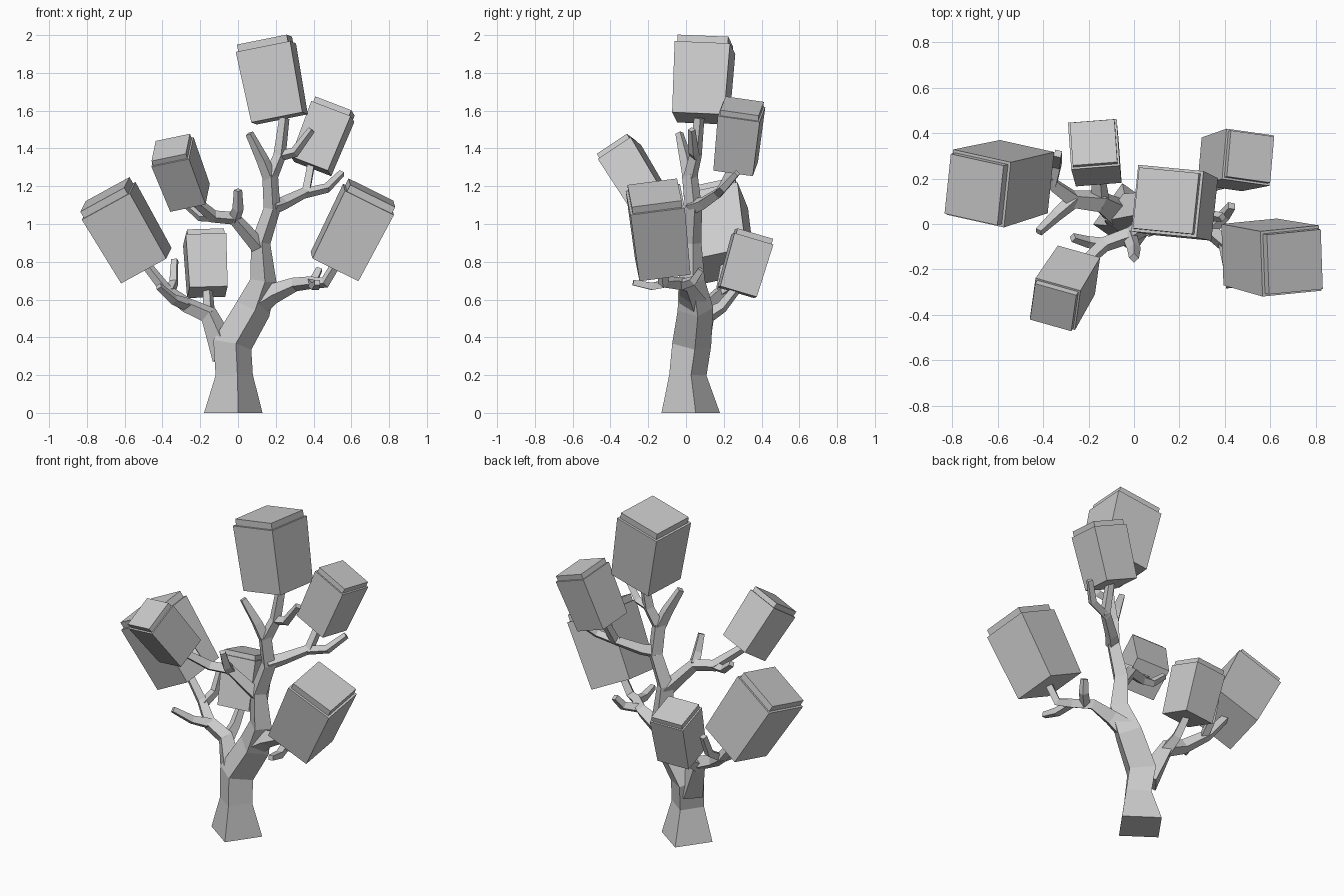
import bpy, bmesh, math
from mathutils import Vector, Matrix

old = bpy.data.objects.get("Cube")
if old:
    bpy.data.objects.remove(old, do_unlink=True)

grey = bpy.data.materials.new("plain_grey")
grey.use_nodes = True
COLOUR = (0.6, 0.6, 0.6, 1)
grey.diffuse_color = COLOUR
grey.node_tree.nodes["Principled BSDF"].inputs["Base Color"].default_value = COLOUR


def finish(name, bm):
    bmesh.ops.recalc_face_normals(bm, faces=bm.faces)
    mesh = bpy.data.meshes.new(name)
    bm.to_mesh(mesh)
    bm.free()
    mesh.materials.append(grey)
    bpy.context.collection.objects.link(bpy.data.objects.new(name, mesh))


def limb(name, path, start=None):
    """Four-sided tapering tube; each path point is x, y, z, corner radius."""
    bm = bmesh.new()
    pts = [Vector(p[:3]) for p in path]
    side = Vector((0.17, -1, 0))
    rings = []
    for i, p in enumerate(pts):
        before = (p - pts[i - 1]).normalized() if i else Vector()
        after = (pts[i + 1] - p).normalized() if i < len(pts) - 1 else Vector()
        axis = (before + after).normalized()
        if i == 0 and start:
            axis = Vector(start)
        if abs(axis.dot(side.normalized())) > 0.95:
            side = axis.orthogonal()
        side = (side - axis * side.dot(axis)).normalized()
        other = axis.cross(side)
        r = path[i][3]
        rings.append([bm.verts.new(p + d * r) for d in (side, other, -side, -other)])
    for a, b in zip(rings, rings[1:]):
        for k in range(4):
            n = (k + 1) % 4
            bm.faces.new((a[k], a[n], b[n], b[k]))
    bm.faces.new(rings[0])
    bm.faces.new(rings[-1])
    finish(name, bm)


def leaf_block(name, centre, up, yaw, width, height):
    """Tilted block, slightly narrower below, with a stepped lid on top."""
    lid = 0.09 * height
    bm = bmesh.new()
    bmesh.ops.create_cube(bm, size=1)
    for v in bm.verts:
        taper = 1 if v.co.z > 0 else 0.94
        v.co.x *= width * taper
        v.co.y *= width * taper
        v.co.z = v.co.z * (height - lid) - lid / 2
    top = max(bm.faces, key=lambda f: f.calc_center_median().z)
    bmesh.ops.inset_individual(bm, faces=[top], thickness=0.06 * width)
    new = bmesh.ops.extrude_discrete_faces(bm, faces=[top])["faces"][0]
    bmesh.ops.translate(bm, verts=new.verts, vec=(0, 0, lid))
    z = Vector(up).normalized()
    a = math.radians(yaw)
    x = Vector((math.cos(a), math.sin(a), 0))
    x = (x - z * x.dot(z)).normalized()
    turn = Matrix((x, z.cross(x), z)).transposed().to_4x4()
    bm.transform(Matrix.Translation(centre) @ turn)
    finish(name, bm)


# Trunk and the main limb that continues it
limb("trunk", [(-.025, .025, 0, .157), (-.02, .01, .2, .1), (-.03, .03, .36, .105),
               (.08, .05, .55, .095), (.135, .03, .7, .07), (.12, .03, .9, .052),
               (.18, .04, 1.08, .045), (.17, .02, 1.26, .042)], start=(0, 0, 1))

# Limbs that carry the blocks
limb("left_limb", [(.17, .02, 1.24, .038), (.22, .05, 1.36, .034), (.245, .07, 1.56, .028)])
limb("right_lower_limb", [(-.06, .04, .3, .08), (-.155, .1, .52, .05), (-.27, .11, .57, .042),
                          (-.38, .19, .65, .032), (-.49, .21, .79, .026)])
limb("back_limb", [(-.15, .09, .5, .045), (-.155, .19, .56, .032), (-.16, .27, .66, .026)])
limb("right_front_limb", [(.12, .03, .87, .045), (-.02, -.05, 1.03, .036),
                          (-.13, -.09, 1.04, .034), (-.25, -.2, 1.14, .026)])
limb("left_lower_limb", [(.1, .04, .58, .075), (.18, .02, .63, .055), (.3, 0, .68, .038),
                         (.39, -.08, .69, .034), (.46, -.12, .69, .03), (.52, -.125, .79, .026)])
limb("left_upper_limb", [(.18, .03, 1.09, .042), (.24, .09, 1.11, .036), (.36, .18, 1.17, .03),
                         (.39, .26, 1.33, .025)])

# Bare twigs
limb("top_twig", [(.17, .02, 1.24, .038), (.13, 0, 1.34, .034), (.06, -.035, 1.48, .022)])
limb("top_side_twig", [(.22, .05, 1.36, .028), (.3, .04, 1.38, .028), (.39, .03, 1.5, .02)])
limb("left_upper_twig", [(.34, .17, 1.16, .028), (.47, .2, 1.19, .026), (.55, .27, 1.27, .02)])
limb("left_lower_back_twig", [(.34, -.02, .68, .03), (.4, .04, .7, .028), (.43, .08, .76, .022)])
limb("left_lower_front_twig", [(.39, -.08, .69, .028), (.41, -.18, .67, .027), (.42, -.28, .69, .02)])
limb("right_back_twig", [(-.36, .18, .64, .028), (-.34, .26, .69, .027), (-.335, .31, .81, .022)])
limb("right_front_twig", [(-.26, .11, .57, .036), (-.34, .04, .6, .028), (-.42, -.035, .67, .02)])
limb("middle_up_twig", [(-.02, -.05, 1.03, .034), (.0, -.11, 1.08, .03), (0, -.15, 1.18, .022)])
limb("middle_side_twig", [(-.13, -.09, 1.04, .03), (-.2, -.08, 1.04, .026), (-.27, -.06, 1.1, .02)])

# Leaf blocks
leaf_block("top_block", (.18, .09, 1.765), (-.19, .06, .98), -6, .295, .42)
leaf_block("left_lower_block", (.61, -.145, .97), (.45, -.1, .89), 2, .29, .44)
leaf_block("left_upper_block", (.45, .28, 1.465), (.37, .1, .93), -5, .225, .345)
leaf_block("right_lower_block", (-.595, .18, .968), (-.5, -.13, .86), -6, .295, .44)
leaf_block("right_front_block", (-.305, -.285, 1.272), (-.31, -.5, .81), -8, .21, .33)
leaf_block("back_block", (-.17, .315, .793), (-.05, .28, .96), 4, .215, .32)
